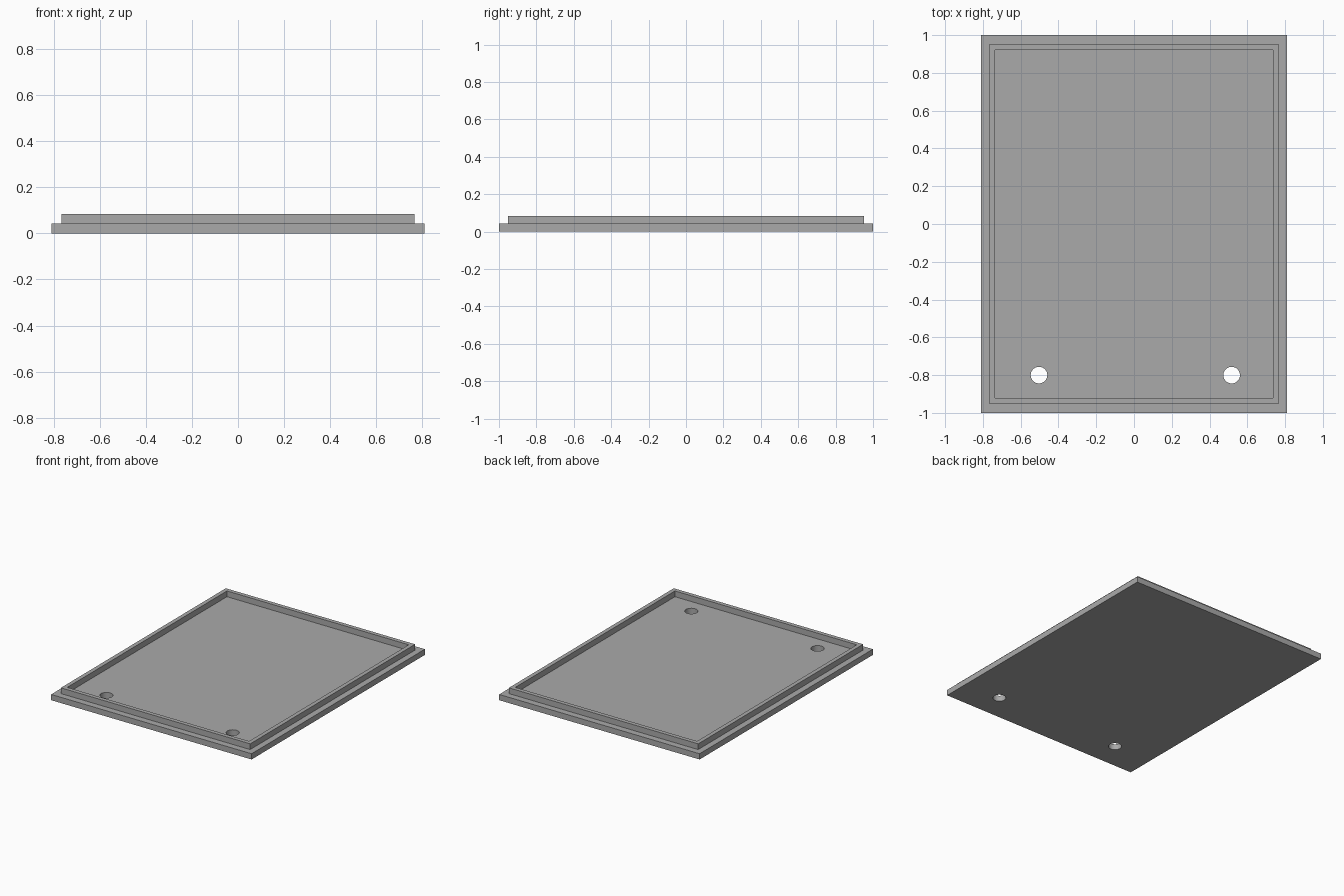
import bpy
import bmesh

cube = bpy.data.objects.get("Cube")
if cube:
    bpy.data.objects.remove(cube, do_unlink=True)

PLATE_X, PLATE_Y = 0.81, 1.0
STEP = 0.042          # plate thickness and rim height
RIM_X, RIM_Y = 0.765, 0.952
RIM_WIDTH = 0.043
HOLE_RADIUS = 0.044

grey = bpy.data.materials.new("plain grey")
grey.use_nodes = True
colour = (0.4, 0.4, 0.4, 1)
grey.diffuse_color = colour
grey.node_tree.nodes["Principled BSDF"].inputs["Base Color"].default_value = colour


def make_object(name, bm):
    bmesh.ops.recalc_face_normals(bm, faces=bm.faces)
    mesh = bpy.data.meshes.new(name)
    bm.to_mesh(mesh)
    bm.free()
    mesh.materials.append(grey)
    obj = bpy.data.objects.new(name, mesh)
    bpy.context.collection.objects.link(obj)
    return obj


def rectangle(bm, hx, hy, z):
    corners = [(-hx, -hy), (hx, -hy), (hx, hy), (-hx, hy)]
    return bm.faces.new([bm.verts.new((x, y, z)) for x, y in corners])


def raise_faces(bm, faces, height):
    result = bmesh.ops.extrude_face_region(bm, geom=faces)
    verts = [v for v in result["geom"] if isinstance(v, bmesh.types.BMVert)]
    bmesh.ops.translate(bm, verts=verts, vec=(0, 0, height))
    return [f for f in result["geom"] if isinstance(f, bmesh.types.BMFace)]


# Stepped lid: flat plate, inset ledge, then a raised rim around the floor
bm = bmesh.new()
bottom = rectangle(bm, PLATE_X, PLATE_Y, 0)
top = raise_faces(bm, [bottom], STEP)
bmesh.ops.recalc_face_normals(bm, faces=bm.faces)
top = [f for f in bm.faces if f.calc_center_median().z > STEP * 0.9]
bmesh.ops.inset_region(bm, faces=top, thickness=PLATE_X - RIM_X)
for v in top[0].verts:
    v.co.x = RIM_X if v.co.x > 0 else -RIM_X
    v.co.y = RIM_Y if v.co.y > 0 else -RIM_Y
rim = bmesh.ops.inset_region(bm, faces=top, thickness=RIM_WIDTH)["faces"]
raised = bmesh.ops.extrude_face_region(bm, geom=rim)
bmesh.ops.translate(
    bm, vec=(0, 0, STEP),
    verts=[v for v in raised["geom"] if isinstance(v, bmesh.types.BMVert)])
leftover = [f for f in rim if f.is_valid]
bmesh.ops.delete(bm, geom=leftover, context="FACES")
lid = make_object("lid", bm)

# Two round screw holes near the front edge
bm = bmesh.new()
for x in (-0.503, 0.517):
    made = bmesh.ops.create_cone(
        bm, cap_ends=True, segments=32, radius1=HOLE_RADIUS,
        radius2=HOLE_RADIUS, depth=STEP * 4)
    bmesh.ops.translate(bm, verts=made["verts"], vec=(x, -0.8, 0))
cutter = make_object("hole_cutter", bm)
cutter.hide_render = True
cutter.hide_viewport = True
cutter.display_type = "WIRE"

cut = lid.modifiers.new("screw holes", "BOOLEAN")
cut.operation = "DIFFERENCE"
cut.solver = "EXACT"
cut.object = cutter

# Smooth the hole walls while keeping every corner crisp
bpy.context.view_layer.objects.active = lid
lid.select_set(True)
bpy.ops.object.modifier_apply(modifier=cut.name)
bpy.data.objects.remove(cutter, do_unlink=True)
bpy.ops.object.shade_smooth_by_angle()
